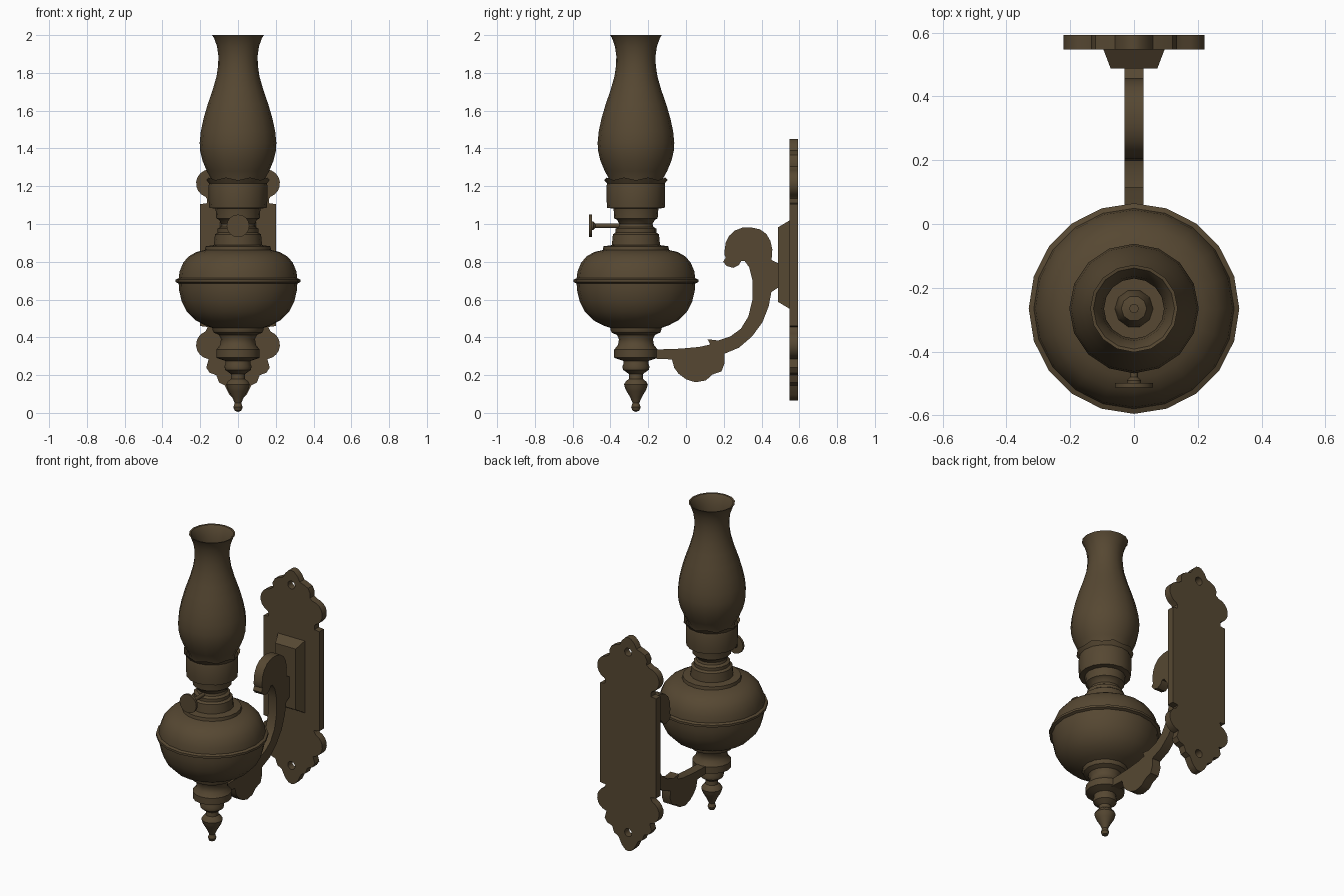
import bpy, bmesh, math
from mathutils import Matrix, Vector

AX = -0.265  # lamp axis (y)
bronze = bpy.data.materials.new("dark_bronze")
bronze.diffuse_color = (0.093, 0.064, 0.032, 1)


def finish(name, mesh, smooth=True, angle=35):
    ob = bpy.data.objects.new(name, mesh)
    bpy.context.collection.objects.link(ob)
    mesh.materials.clear()
    mesh.materials.append(bronze)
    if smooth:
        bpy.context.view_layer.objects.active = ob
        ob.select_set(True)
        bpy.ops.object.shade_smooth_by_angle(angle=math.radians(angle))
        ob.select_set(False)
    return ob


def lathe(name, profile, sides, mat=None, wave=None, angle=35):
    """Spin (radius, z) points round z; wave lifts alternate points of the last ring."""
    bm = bmesh.new()
    rings = []
    for i, (r, z) in enumerate(profile):
        if r == 0:
            rings.append([bm.verts.new((0, 0, z))])
            continue
        ring = []
        for k in range(sides):
            a = math.tau * k / sides
            dz = wave if wave and i == len(profile) - 1 and k % 2 else 0
            ring.append(bm.verts.new((r * math.cos(a), r * math.sin(a), z + dz)))
        rings.append(ring)
    for a, b in zip(rings, rings[1:]):
        for k in range(sides):
            n = (k + 1) % sides
            if len(a) == 1:
                bm.faces.new((a[0], b[n], b[k]))
            elif len(b) == 1:
                bm.faces.new((a[k], a[n], b[0]))
            else:
                bm.faces.new((a[k], a[n], b[n], b[k]))
    bm.transform(mat or Matrix.Translation((0, AX, 0)))
    me = bpy.data.meshes.new(name)
    bm.to_mesh(me)
    bm.free()
    return finish(name, me, angle=angle)


def cutout(name, loops, half, mat):
    """Flat filled outline (later loops are holes) with thickness."""
    cu = bpy.data.curves.new(name, 'CURVE')
    cu.dimensions = '2D'
    cu.fill_mode = 'BOTH'
    cu.extrude = half
    for loop in loops:
        s = cu.splines.new('POLY')
        s.points.add(len(loop) - 1)
        for p, (u, v) in zip(s.points, loop):
            p.co = (u, v, 0, 1)
        s.use_cyclic_u = True
    tmp = bpy.data.objects.new("tmp", cu)
    bpy.context.collection.objects.link(tmp)
    dg = bpy.context.evaluated_depsgraph_get()
    me = bpy.data.meshes.new_from_object(tmp.evaluated_get(dg))
    bpy.data.objects.remove(tmp)
    me.transform(mat)
    bm = bmesh.new()
    bm.from_mesh(me)
    bmesh.ops.remove_doubles(bm, verts=bm.verts, dist=0.0005)
    bmesh.ops.recalc_face_normals(bm, faces=bm.faces)
    bm.to_mesh(me)
    bm.free()
    me.name = name
    return finish(name, me)


def arc(cx, cz, r, a0, a1, n):
    return [(cx + r * math.cos(math.radians(a0 + (a1 - a0) * i / n)),
             cz + r * math.sin(math.radians(a0 + (a1 - a0) * i / n))) for i in range(n + 1)]


# finial and stem under the bowl
lathe("finial", [(0, 0.005), (0.018, 0.012), (0.025, 0.03), (0.02, 0.045), (0.017, 0.052),
                 (0.032, 0.085), (0.05, 0.115), (0.057, 0.13), (0.063, 0.15), (0.055, 0.165),
                 (0.038, 0.18), (0.036, 0.205), (0.05, 0.215), (0.068, 0.228), (0.072, 0.245),
                 (0.066, 0.26), (0.066, 0.275), (0.09, 0.283), (0.115, 0.292), (0.115, 0.335),
                 (0.095, 0.36), (0.09, 0.39), (0.1, 0.412), (0.128, 0.425), (0.135, 0.44),
                 (0.135, 0.455), (0, 0.455)], 16)

# oil bowl with its seam ring
lathe("oil_bowl", [(0.12, 0.445), (0.17, 0.462), (0.225, 0.49), (0.27, 0.535), (0.298, 0.59),
                   (0.312, 0.65), (0.314, 0.685), (0.33, 0.692), (0.33, 0.706), (0.314, 0.713),
                   (0.309, 0.75), (0.29, 0.795), (0.262, 0.828), (0.22, 0.852), (0.175, 0.862),
                   (0.172, 0.882), (0.128, 0.888), (0, 0.888)], 20)

# burner neck
lathe("burner", [(0.128, 0.885), (0.122, 0.945), (0.108, 0.955), (0.108, 0.975), (0.092, 0.985),
                 (0.088, 1.0), (0.1, 1.022), (0.115, 1.03), (0.117, 1.065), (0.12, 1.082),
                 (0, 1.082)], 16)

# gallery cup with a scalloped crown
lathe("gallery", [(0.1, 1.08), (0.152, 1.085), (0.155, 1.12), (0.155, 1.205),
                  (0.152, 1.215), (0.168, 1.232)], 16, wave=0.014)
lathe("wick_holder", [(0.14, 1.2), (0.06, 1.2), (0.052, 1.24), (0.04, 1.27), (0.015, 1.275),
                      (0.015, 1.3), (0, 1.3)], 10)

# glass chimney, open at the top
outer = [(0.135, 1.2), (0.14, 1.235), (0.165, 1.28), (0.188, 1.335), (0.2, 1.385), (0.203, 1.43),
         (0.197, 1.49), (0.182, 1.56), (0.16, 1.635), (0.134, 1.71), (0.114, 1.78), (0.105, 1.84),
         (0.104, 1.89), (0.111, 1.94), (0.127, 1.985), (0.137, 2.0)]
lathe("chimney", outer + [(r - 0.01, z - 0.002) for r, z in reversed(outer)], 16)

# wick knob on the front
turn = Matrix.Translation((0, AX, 0.99)) @ Matrix.Rotation(math.radians(90), 4, 'X')
lathe("wick_knob", [(0.012, 0.05), (0.012, 0.215), (0.022, 0.225), (0.022, 0.233), (0.06, 0.233),
                    (0.06, 0.248), (0, 0.248)], 16, turn)

# wall plate: half outline from bottom tip to top tip, mirrored in x
half = [(0, 0.066), (0.02, 0.07), (0.045, 0.095), (0.07, 0.145), (0.1, 0.16), (0.115, 0.2)]
half += [(0.15, 0.212), (0.168, 0.24), (0.155, 0.285)]
half += arc(0.147, 0.36, 0.075, -80, 70, 8)
half += [(0.16, 0.455), (0.2, 0.46), (0.2, 1.105), (0.165, 1.11), (0.165, 1.135)]
half += arc(0.147, 1.215, 0.075, -70, 85, 8)
half += [(0.132, 1.305), (0.135, 1.335), (0.12, 1.365), (0.09, 1.38), (0.06, 1.39), (0.045, 1.42),
         (0.02, 1.445), (0, 1.45)]
outline = half + [(-x, z) for x, z in reversed(half[1:-1])]
holes = [arc(0, z, 0.026, 0, 330, 11) for z in (1.355, 0.185)]
cutout("wall_plate", [outline] + holes, 0.023,
       Matrix.Translation((0, 0.57, 0)) @ Matrix.Rotation(math.radians(90), 4, 'X'))

# bevelled mounting block on the plate
bm = bmesh.new()
bmesh.ops.create_cube(bm, size=1)
for v in bm.verts:
    back = v.co.y > 0
    v.co = Vector((math.copysign(0.097 if back else 0.073, v.co.x), 0.55 if back else 0.487,
                   0.785 + math.copysign(0.235 if back else 0.197, v.co.z)))
me = bpy.data.meshes.new("mount_block")
bm.to_mesh(me)
bm.free()
finish("mount_block", me, smooth=False)

# scrolled arm: side outline as (y, z)
scroll = [(0.205, 0.865), (0.21, 0.9), (0.228, 0.937), (0.258, 0.965), (0.3, 0.981), (0.345, 0.982),
          (0.39, 0.972), (0.425, 0.948), (0.447, 0.91), (0.457, 0.865), (0.453, 0.81),
          (0.49, 0.79), (0.49, 0.665), (0.452, 0.64), (0.438, 0.565), (0.405, 0.48), (0.35, 0.405),
          (0.28, 0.345), (0.203, 0.313), (0.205, 0.265), (0.188, 0.22), (0.14, 0.203),
          (0.105, 0.172), (0.05, 0.162), (0, 0.178), (-0.04, 0.208), (-0.063, 0.24),
          (-0.074, 0.283), (-0.23, 0.29), (-0.23, 0.333), (-0.03, 0.34), (0.07, 0.349),
          (0.128, 0.362), (0.115, 0.39), (0.17, 0.383), (0.235, 0.405), (0.29, 0.445),
          (0.33, 0.51), (0.352, 0.6), (0.352, 0.7), (0.335, 0.77), (0.31, 0.805), (0.293, 0.805),
          (0.28, 0.783), (0.25, 0.768), (0.215, 0.778), (0.197, 0.8), (0.21, 0.822), (0.203, 0.84)]
cutout("scroll_arm", [scroll], 0.03,
       Matrix(((0, 0, 1, 0), (1, 0, 0, 0), (0, 1, 0, 0), (0, 0, 0, 1))))
